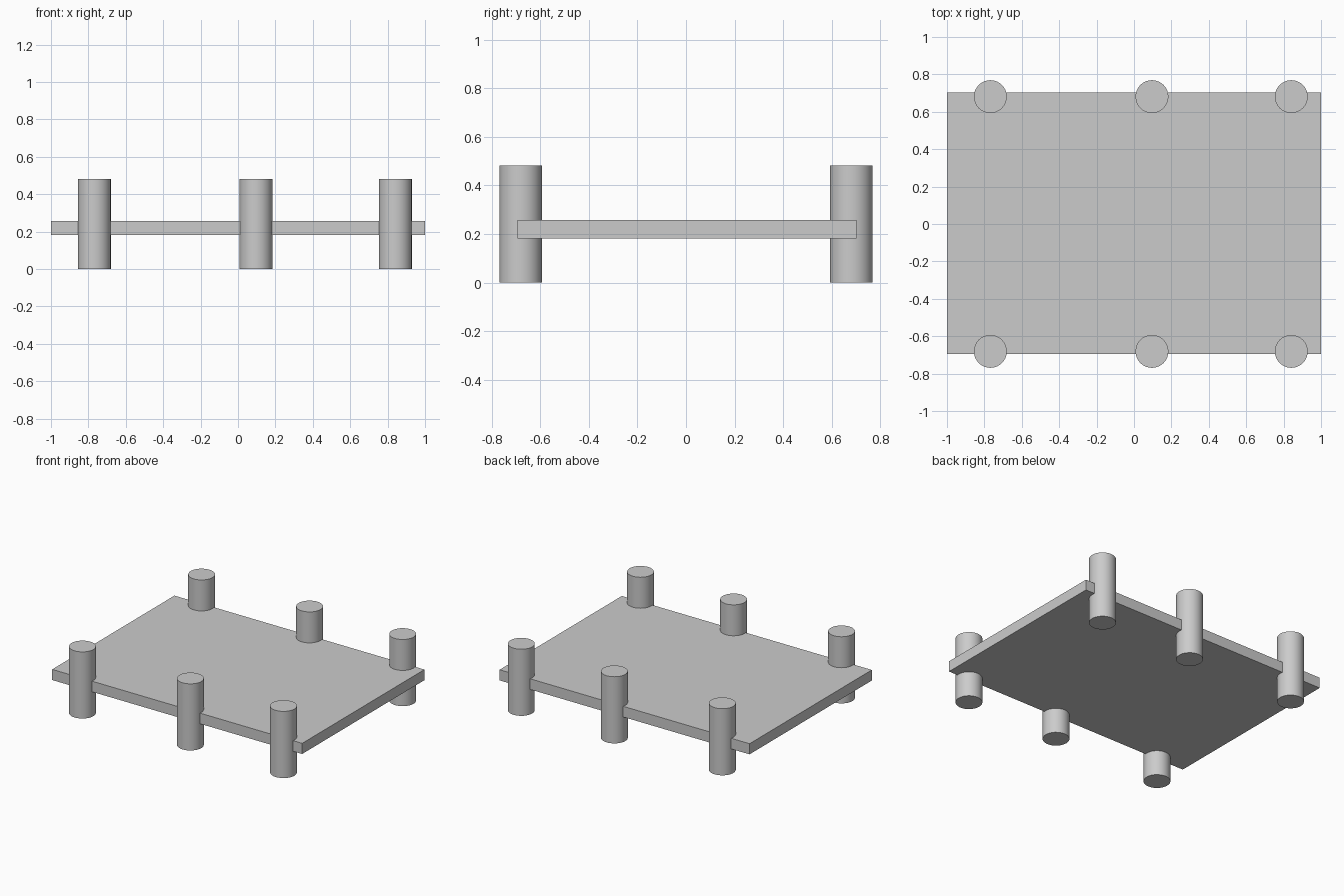
import bpy

if "Cube" in bpy.data.objects:
    bpy.data.objects.remove(bpy.data.objects["Cube"])

POST_RADIUS = 0.088
POST_HEIGHT = 0.482
POST_X = {"left": -0.768, "middle": 0.096, "right": 0.841}
POST_Y = {"front": -0.681, "back": 0.681}


def add_box(name, low, high):
    centre = [(a + b) / 2 for a, b in zip(low, high)]
    bpy.ops.mesh.primitive_cube_add(size=1, location=centre)
    box = bpy.context.object
    box.name = name
    box.scale = [b - a for a, b in zip(low, high)]
    bpy.ops.object.transform_apply(location=False, rotation=False, scale=True)
    return box


def add_post(name, x, y):
    bpy.ops.mesh.primitive_cylinder_add(
        vertices=32, radius=POST_RADIUS, depth=POST_HEIGHT,
        location=(x, y, POST_HEIGHT / 2))
    post = bpy.context.object
    post.name = name
    bpy.ops.object.shade_smooth_by_angle()
    return post


# flat deck slab
add_box("deck", (-1, -0.695, 0.181), (1, 0.702, 0.258))

# three round posts along the front edge and three along the back
for row, y in POST_Y.items():
    for side, x in POST_X.items():
        add_post(f"{row}_{side}_post", x, y)
